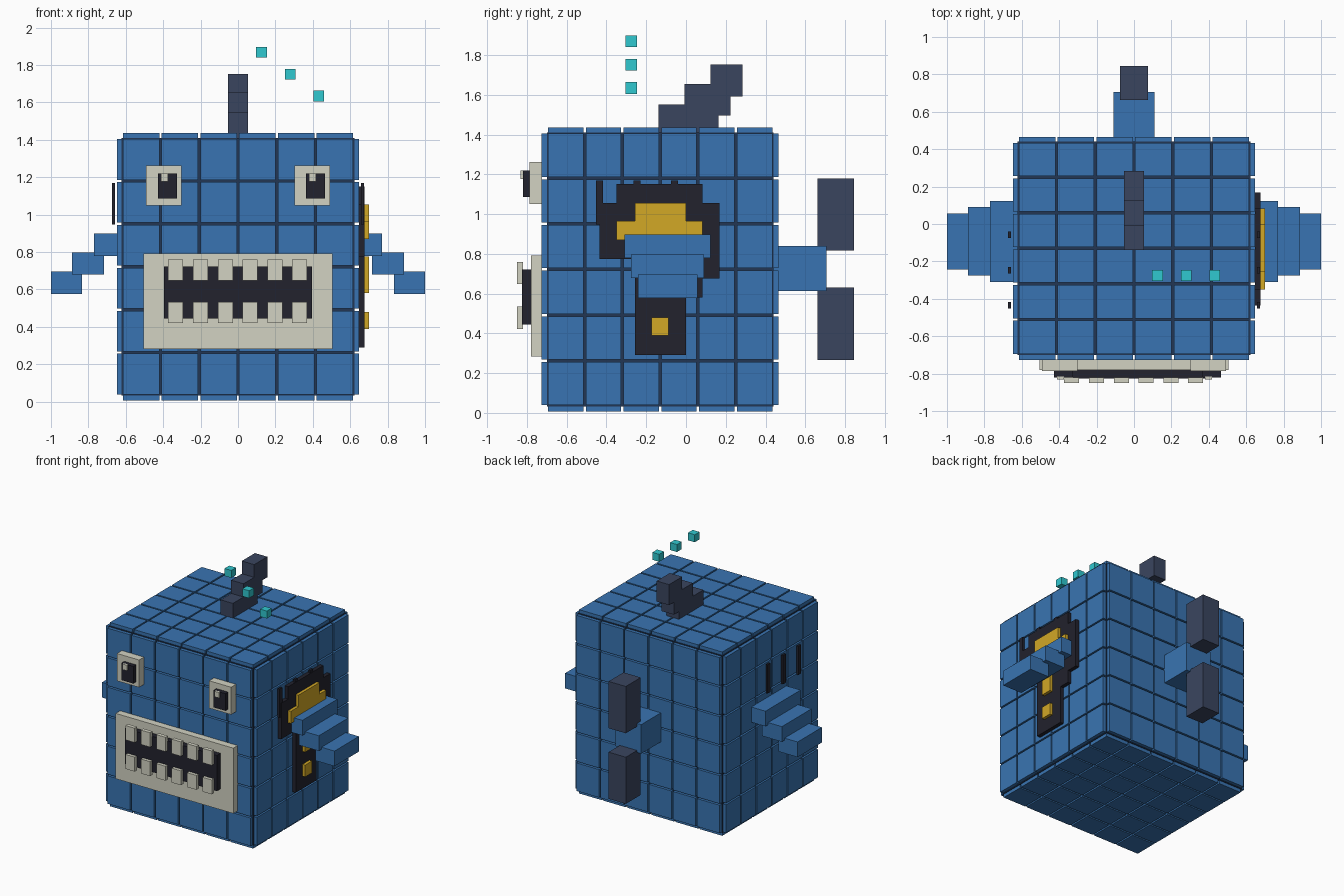
import bpy, bmesh
from mathutils import Vector


def material(name, r, g, b):
    lin = lambda c: (c / 255 / 12.92) if c < 11 else ((c / 255 + 0.055) / 1.055) ** 2.4
    m = bpy.data.materials.new(name)
    m.diffuse_color = (lin(r), lin(g), lin(b), 1)
    return m


BLUE = material("blue", 57, 116, 178)
NAVY = material("dark navy", 34, 54, 84)
SLATE = material("slate", 58, 69, 95)
BLACK = material("near black", 34, 34, 45)
BONE = material("bone white", 210, 210, 194)
GOLD = material("gold", 210, 168, 38)
TEAL = material("teal", 48, 200, 208)


def boxes(name, mat, items):
    """One object made of boxes, each given as (x0, x1, y0, y1, z0, z1)."""
    bm = bmesh.new()
    for x0, x1, y0, y1, z0, z1 in items:
        lo, hi = Vector((x0, y0, z0)), Vector((x1, y1, z1))
        verts = bmesh.ops.create_cube(bm, size=1)["verts"]
        for v in verts:
            v.co = (lo + hi) / 2 + v.co * (hi - lo)
    mesh = bpy.data.meshes.new(name)
    bm.to_mesh(mesh)
    bm.free()
    mesh.materials.append(mat)
    obj = bpy.data.objects.new(name, mesh)
    bpy.context.collection.objects.link(obj)
    return obj


# Body core, visible only in the grooves between the tiles
LO, HI = (-0.622, -0.70, 0.033), (0.622, 0.44, 1.41)
boxes("body_core", NAVY, [(LO[0], HI[0], LO[1], HI[1], LO[2], HI[2])])

# Six by six raised tiles on every face of the body
N, GAP, THICK = 6, 0.006, 0.026
tiles = []
for axis in range(3):
    a, b = [k for k in range(3) if k != axis]
    for side in (0, 1):
        for i in range(N):
            for j in range(N):
                r = [None] * 3
                r[axis] = (HI[axis], HI[axis] + THICK) if side else (LO[axis] - THICK, LO[axis])
                for k, n in ((a, i), (b, j)):
                    step = (HI[k] - LO[k]) / N
                    r[k] = (LO[k] + n * step + GAP, LO[k] + (n + 1) * step - GAP)
                tiles.append((*r[0], *r[1], *r[2]))
boxes("body_tiles", BLUE, tiles)

# Eyes: plate, pupil shifted to one side, and glint
for label, cx in (("left", -0.396), ("right", 0.396)):
    boxes(label + "_eye_plate", BONE, [(cx - 0.095, cx + 0.095, -0.786, -0.725, 1.05, 1.263)])
    boxes(label + "_pupil", BLACK, [(cx - 0.032, cx + 0.07, -0.82, -0.786, 1.086, 1.219)])
    boxes(label + "_glint", BONE, [(cx - 0.016, cx + 0.022, -0.832, -0.815, 1.177, 1.22)])

# Mouth: lips, dark opening and two rows of teeth
boxes("lips", BONE, [(-0.506, 0.506, -0.78, -0.725, 0.283, 0.791)])
boxes("mouth_opening", BLACK, [(-0.396, 0.396, -0.825, -0.78, 0.445, 0.722)])
boxes("teeth", BONE, [(x - 0.04, x + 0.04, -0.85, -0.82, z, z + 0.112)
                      for x in [-0.333 + 0.1325 * i for i in range(6)]
                      for z in (0.422, 0.647)])

# Stepped dorsal fin
boxes("dorsal_fin", SLATE, [(-0.053, 0.053, -0.138, 0.163, 1.40, 1.55),
                            (-0.053, 0.053, -0.008, 0.224, 1.495, 1.653),
                            (-0.053, 0.053, 0.123, 0.284, 1.592, 1.752)])

# Water drops
for i in range(3):
    x, z, h = 0.126 + 0.153 * i, 1.868 - 0.117 * i, 0.029
    boxes("water_drop", TEAL, [(x - h, x + h, -0.275 - h, -0.275 + h, z - h, z + h)])

# Side fins stepping outwards and down, and gill slits
FIN = [(0.60, 0.77, -0.309, 0.123, 0.78, 0.898),
       (0.717, 0.888, -0.276, 0.09, 0.679, 0.797),
       (0.834, 1.0, -0.242, 0.057, 0.577, 0.695)]
GILLS = [(0.658, 0.674, y - 0.017, y + 0.017, 0.947, 1.17) for y in (-0.435, -0.247, -0.058)]


def flip(items):
    return [(-x1, -x0, *rest) for x0, x1, *rest in items]


boxes("right_fin", BLUE, FIN)
boxes("left_fin", BLUE, flip(FIN))
boxes("right_gills", BLACK, GILLS)
boxes("left_gills", BLACK, flip(GILLS))

# Stepped ornament on the right side
boxes("side_panel", BLACK, [(0.647, 0.677, -0.35, 0.083, 1.055, 1.15),
                            (0.647, 0.677, -0.435, 0.168, 0.775, 1.055),
                            (0.647, 0.677, -0.256, 0.168, 0.675, 0.775),
                            (0.647, 0.677, -0.256, 0.083, 0.58, 0.675),
                            (0.647, 0.677, -0.256, 0.0, 0.29, 0.58)])
boxes("side_panel_inlay", GOLD, [(0.677, 0.70, -0.256, 0.0, 0.965, 1.055),
                                 (0.677, 0.70, -0.35, 0.083, 0.87, 0.965),
                                 (0.677, 0.70, -0.174, -0.088, 0.58, 0.775),
                                 (0.677, 0.70, -0.174, -0.088, 0.388, 0.48)])

# Tail stem and two flukes
boxes("tail_stem", BLUE, [(-0.11, 0.11, 0.44, 0.707, 0.614, 0.84)])
boxes("tail_flukes", SLATE, [(-0.074, 0.074, 0.662, 0.845, 0.816, 1.18),
                             (-0.074, 0.074, 0.662, 0.845, 0.267, 0.63)])
